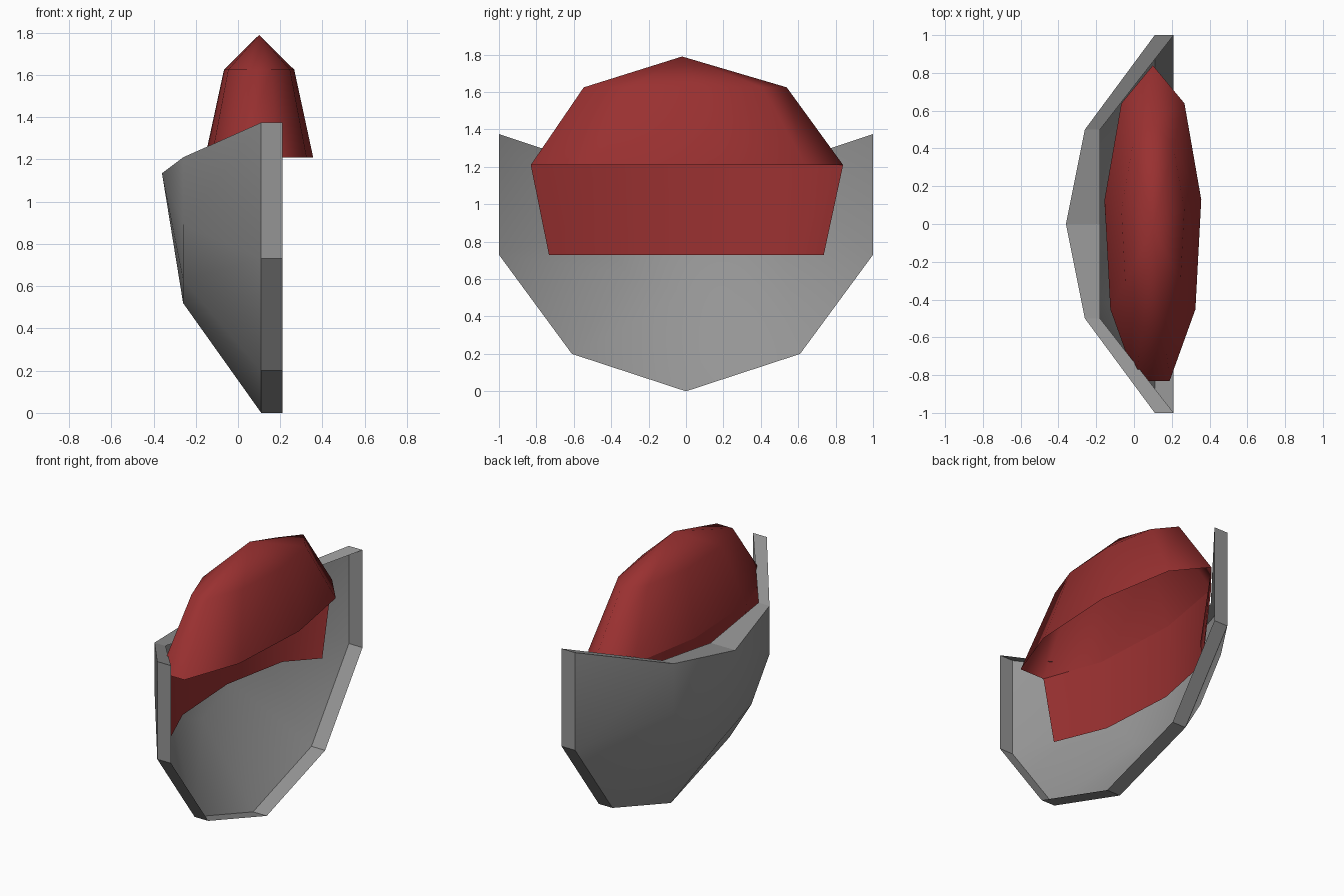
import bpy, bmesh, math

if "Cube" in bpy.data.objects:
    bpy.data.objects.remove(bpy.data.objects["Cube"], do_unlink=True)


def make_material(name, rgb):
    mat = bpy.data.materials.new(name)
    mat.use_nodes = True
    mat.diffuse_color = (*rgb, 1)
    mat.node_tree.nodes["Principled BSDF"].inputs["Base Color"].default_value = (*rgb, 1)
    return mat


def loft(name, rows, mat, smooth=False, closed=False):
    """Skin a surface across rows of points with equal counts."""
    bm = bmesh.new()
    grid = [[bm.verts.new(p) for p in row] for row in rows]
    for lower, upper in zip(grid, grid[1:]):
        n = len(lower)
        for i in range(n if closed else n - 1):
            j = (i + 1) % n
            bm.faces.new((lower[i], lower[j], upper[j], upper[i]))
    bmesh.ops.remove_doubles(bm, verts=bm.verts[:], dist=0.0001)
    bmesh.ops.recalc_face_normals(bm, faces=bm.faces[:])
    for face in bm.faces:
        face.smooth = smooth
    mesh = bpy.data.meshes.new(name)
    bm.to_mesh(mesh)
    bm.free()
    mesh.materials.append(mat)
    obj = bpy.data.objects.new(name, mesh)
    bpy.context.collection.objects.link(obj)
    return obj


def mirrored(half):
    """Half outline (y, z) ending on y = 0, completed across the middle."""
    return half + [(-y, z) for y, z in reversed(half[:-1])]


def at_x(x, outline):
    return [(x, y, z) for y, z in outline]


grey = make_material("shell grey", (0.30, 0.30, 0.30))
red = make_material("pod red", (0.32, 0.03, 0.03))

# Grey half bowl, open towards +x
rim = mirrored([(-1, 1.375), (-1, 0.73), (-0.61, 0.2), (0, 0)])
mid = mirrored([(-0.5, 1.21), (-0.5, 0.89), (-0.31, 0.63), (0, 0.52)])
apex = [(0, 1.135)] * len(rim)
loft("bowl_back", [at_x(0.11, rim), at_x(-0.26, mid), at_x(-0.36, apex)], grey, smooth=True)
loft("bowl_rim", [at_x(0.11, rim), at_x(0.21, rim)], grey)

# Ledge along the top edge of the bowl
edge = mirrored([(-1, 1.375), (-0.5, 1.21), (0, 1.135)])
outer_x = [0.11, -0.26, -0.36, -0.26, 0.11]
inner_x = [0.21, -0.18, -0.18, -0.18, 0.21]
loft("bowl_top_ledge",
     [[(x, y, z) for x, (y, z) in zip(xs, edge)] for xs in (outer_x, inner_x)], grey)


# Red nine-sided pod: hollow dome above, half skirt below
def ring(scale_x, scale_y, z, count=9):
    angles = [math.radians(90 + 40 * i) for i in range(count)]
    return [(0.1 + 0.26 * scale_x * math.cos(a),
             -0.021 + 0.861 * scale_y * math.sin(a), z) for a in angles]


loft("pod_dome", [ring(1, 1, 1.21), ring(0.65, 0.65, 1.625), ring(0, 0, 1.79)],
     red, smooth=True, closed=True)
loft("pod_skirt", [ring(1, 1, 1.21, 5), ring(1, 0.88, 0.73, 5)], red, smooth=True)
